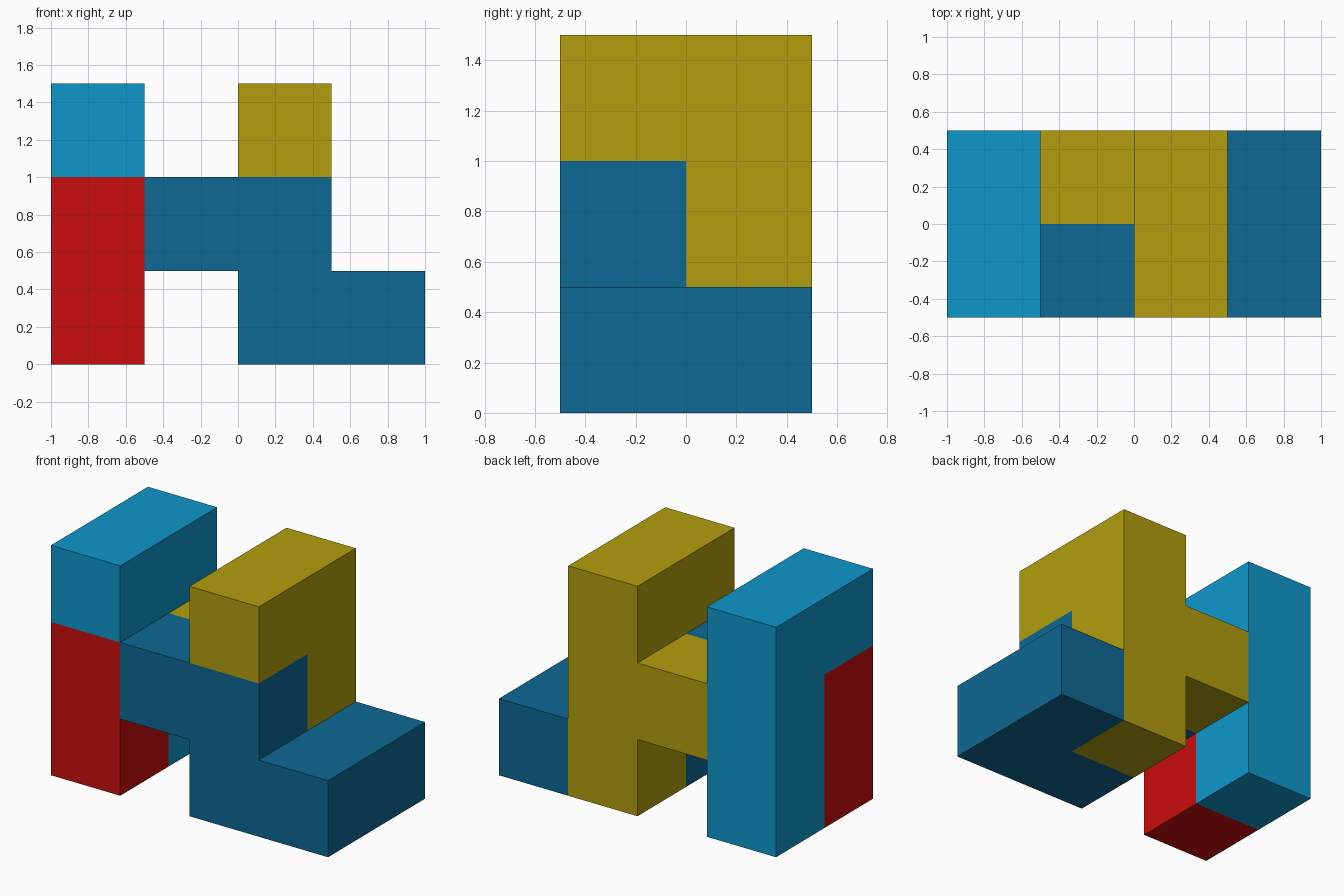
import bpy, bmesh, math

if "Cube" in bpy.data.objects:
    bpy.data.objects.remove(bpy.data.objects["Cube"])

S = 0.5  # cube cell size


def material(name, rgb):
    def lin(c):
        c /= 255
        return c / 12.92 if c <= 0.04045 else ((c + 0.055) / 1.055) ** 2.4
    m = bpy.data.materials.new(name)
    m.diffuse_color = (*[lin(c) for c in rgb], 1)
    m.use_nodes = True
    m.node_tree.nodes["Principled BSDF"].inputs["Base Color"].default_value = m.diffuse_color
    return m


def piece(name, mat, cells):
    """Solid made of joined cubes; cells are (column, row, layer) from left, front, bottom."""
    bm = bmesh.new()
    cells = set(cells)
    for c in cells:
        for axis in range(3):
            for side in (0, 1):
                near = list(c)
                near[axis] += 2 * side - 1
                if tuple(near) in cells:
                    continue  # faces between joined cubes are left out
                ring = [(0, 0), (1, 0), (1, 1), (0, 1)]
                if not side:
                    ring.reverse()
                verts = []
                for u, v in ring:
                    p = list(c)
                    p[axis] += side
                    p[(axis + 1) % 3] += u
                    p[(axis + 2) % 3] += v
                    verts.append(bm.verts.new((p[0] * S - 1, p[1] * S - 0.5, p[2] * S)))
                bm.faces.new(verts)
    bmesh.ops.remove_doubles(bm, verts=bm.verts, dist=1e-4)
    # merge coplanar squares into clean flat faces
    bmesh.ops.dissolve_limit(bm, angle_limit=math.radians(1), verts=bm.verts, edges=bm.edges)
    mesh = bpy.data.meshes.new(name)
    bm.to_mesh(mesh)
    bm.free()
    mesh.materials.append(mat)
    bpy.context.collection.objects.link(bpy.data.objects.new(name, mesh))


# two-cube upright at the front left
piece("front_left_post", material("red", (202, 13, 13)),
      [(0, 0, 0), (0, 0, 1)])
# hooked piece behind and above the post
piece("left_hook", material("sky blue", (13, 151, 203)),
      [(0, 1, 0), (0, 1, 1), (0, 1, 2), (0, 0, 2)])
# stepped piece along the front, turning back at the right
piece("front_step", material("deep blue", (13, 104, 148)),
      [(1, 0, 1), (2, 0, 1), (2, 0, 0), (3, 0, 0), (3, 1, 0)])
# tall piece at the back with a side arm and a forward top
piece("back_tower", material("mustard yellow", (178, 158, 13)),
      [(2, 1, 0), (2, 1, 1), (2, 1, 2), (2, 0, 2), (1, 1, 1)])
